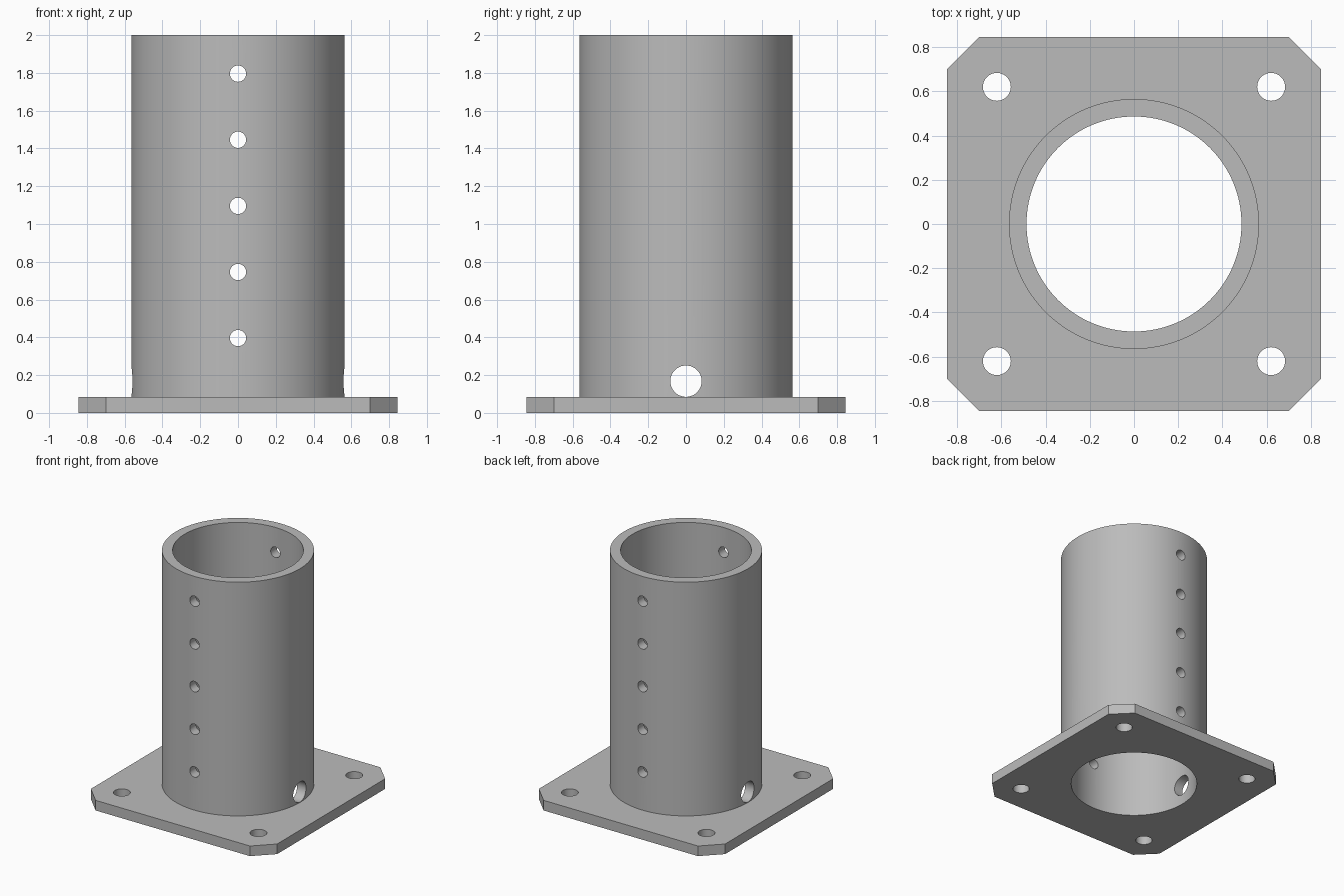
import bpy, bmesh
from math import radians
from mathutils import Matrix

cube = bpy.data.objects.get("Cube")
if cube:
    bpy.data.objects.remove(cube, do_unlink=True)

PLATE_TOP, HEIGHT = 0.083, 2.0
OUTER, INNER = 0.565, 0.486

steel = bpy.data.materials.new("grey steel")
steel.use_nodes = True
steel.diffuse_color = (0.5, 0.5, 0.5, 1)
steel.node_tree.nodes["Principled BSDF"].inputs["Base Color"].default_value = steel.diffuse_color


def add_object(name, bm):
    bmesh.ops.recalc_face_normals(bm, faces=bm.faces)
    mesh = bpy.data.meshes.new(name)
    bm.to_mesh(mesh)
    bm.free()
    mesh.materials.append(steel)
    obj = bpy.data.objects.new(name, mesh)
    bpy.context.collection.objects.link(obj)
    return obj


def cylinder(name, radius, length, centre, axis="Z", sides=48):
    turn = {"X": Matrix.Rotation(radians(90), 4, "Y"),
            "Y": Matrix.Rotation(radians(90), 4, "X"),
            "Z": Matrix.Identity(4)}[axis]
    bm = bmesh.new()
    bmesh.ops.create_cone(bm, cap_ends=True, segments=sides, radius1=radius,
                          radius2=radius, depth=length,
                          matrix=Matrix.Translation(centre) @ turn)
    return add_object(name, bm)


def drill(obj, cutters):
    """Cut each cutter out of the part, then discard the cutters."""
    bpy.context.view_layer.objects.active = obj
    for cutter in cutters:
        cutter.hide_render = True
        mod = obj.modifiers.new("hole", "BOOLEAN")
        mod.operation, mod.solver, mod.object = "DIFFERENCE", "EXACT", cutter
        bpy.ops.object.modifier_apply(modifier=mod.name)
        bpy.data.objects.remove(cutter, do_unlink=True)


def smooth(obj):
    bpy.ops.object.select_all(action="DESELECT")
    obj.select_set(True)
    bpy.context.view_layer.objects.active = obj
    bpy.ops.object.shade_smooth_by_angle(angle=radians(30))


# Base plate: square with clipped corners
HALF, FLAT = 0.845, 0.70
bm = bmesh.new()
outline = []
for sx, sy in ((1, 1), (-1, 1), (-1, -1), (1, -1)):
    pair = [(sx * HALF, sy * FLAT), (sx * FLAT, sy * HALF)]
    outline += pair if sx * sy > 0 else pair[::-1]
face = bm.faces.new([bm.verts.new((x, y, 0)) for x, y in outline])
top = bmesh.ops.extrude_face_region(bm, geom=[face])
bmesh.ops.translate(bm, vec=(0, 0, PLATE_TOP),
                    verts=[g for g in top["geom"] if isinstance(g, bmesh.types.BMVert)])
plate = add_object("base_plate", bm)

# Central bore and four bolt holes
BOLT = 0.62
drill(plate, [cylinder("bore", INNER, 1, (0, 0, 0), sides=128)] +
      [cylinder("bolt_hole", 0.063, 1, (x, y, 0))
       for x in (-BOLT, BOLT) for y in (-BOLT, BOLT)])
smooth(plate)

# Upright tube standing on the plate
length = HEIGHT - PLATE_TOP
middle = PLATE_TOP + length / 2
tube = cylinder("upright_tube", OUTER, length, (0, 0, middle), sides=128)

# Tube bore, row of pin holes front to back, drain hole side to side
drill(tube, [cylinder("tube_bore", INNER, 3, (0, 0, middle), sides=128)] +
      [cylinder("pin_hole", 0.043, 2, (0, 0, 0.396 + 0.35 * i), "Y") for i in range(5)] +
      [cylinder("drain_hole", 0.083, 2, (0, 0, 0.168), "X")])
smooth(tube)
